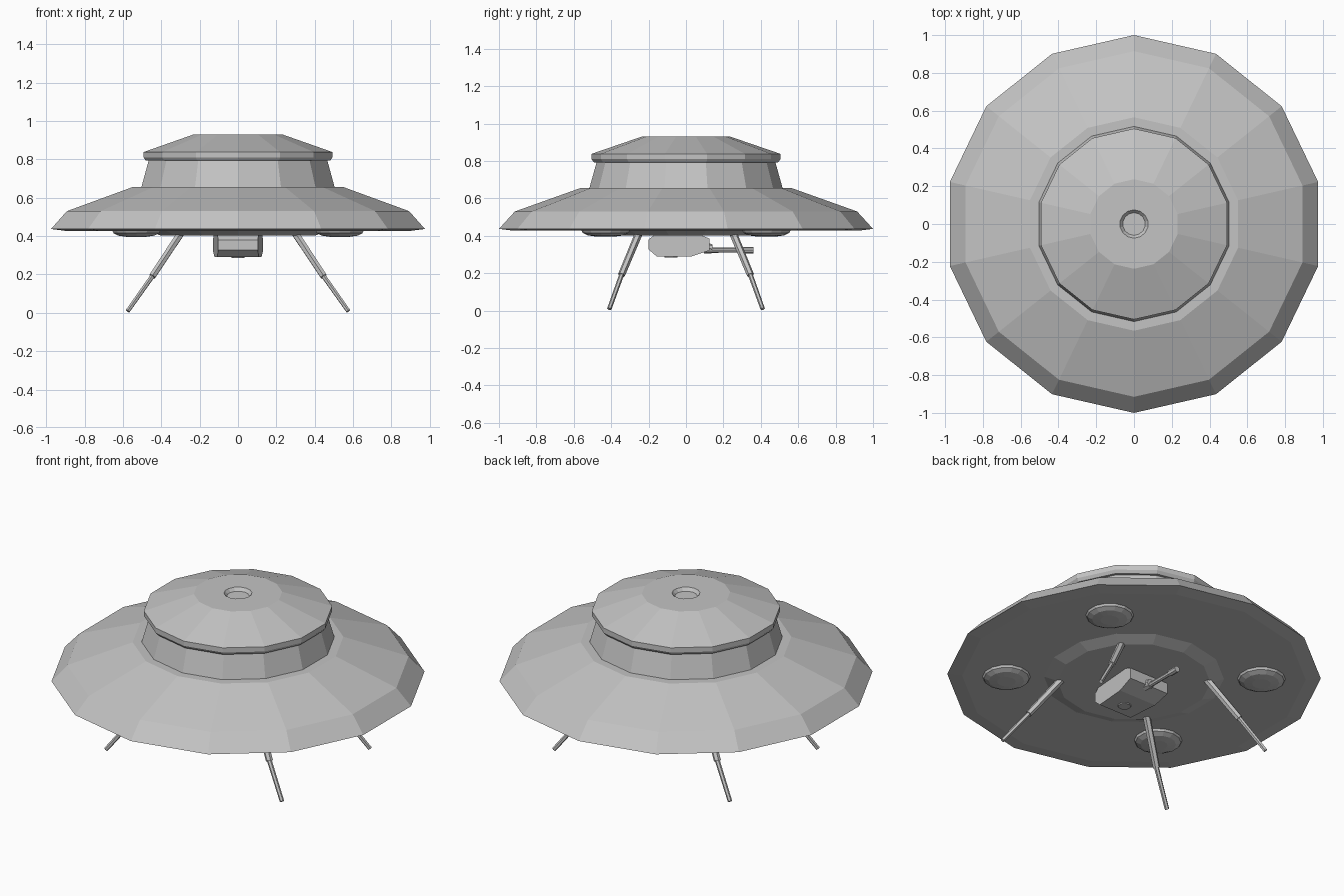
import bpy, bmesh, math
from mathutils import Vector

cube = bpy.data.objects.get("Cube")
if cube:
    bpy.data.objects.remove(cube, do_unlink=True)

GREY = (0.55, 0.55, 0.55, 1)
metal = bpy.data.materials.new("light grey metal")
metal.use_nodes = True
metal.diffuse_color = GREY
metal.node_tree.nodes["Principled BSDF"].inputs["Base Color"].default_value = GREY


def finish(bm, name):
    """Turn a bmesh into a flat shaded object."""
    bmesh.ops.recalc_face_normals(bm, faces=bm.faces)
    mesh = bpy.data.meshes.new(name)
    bm.to_mesh(mesh)
    bm.free()
    mesh.materials.append(metal)
    obj = bpy.data.objects.new(name, mesh)
    bpy.context.collection.objects.link(obj)
    return obj


def lathe(name, profile, sides=14, centre=(0, 0)):
    """Spin a (radius, height) profile, capping both ends."""
    bm = bmesh.new()
    rings = []
    for r, z in profile:
        angles = [math.pi / 2 + math.tau * i / sides for i in range(sides)]
        rings.append([bm.verts.new((centre[0] + r * math.cos(a),
                                    centre[1] + r * math.sin(a), z)) for a in angles])
    for low, high in zip(rings, rings[1:]):
        for i in range(sides):
            j = (i + 1) % sides
            bm.faces.new((low[i], low[j], high[j], high[i]))
    bm.faces.new(rings[0])
    bm.faces.new(rings[-1])
    return finish(bm, name)


def rod(name, start, end, r1, r2, sides=6):
    """Straight tapered bar between two points."""
    start, end = Vector(start), Vector(end)
    axis = end - start
    bm = bmesh.new()
    bmesh.ops.create_cone(bm, cap_ends=True, segments=sides, radius1=r1,
                          radius2=r2, depth=axis.length)
    obj = finish(bm, name)
    obj.location = (start + end) / 2
    obj.rotation_euler = axis.to_track_quat("Z", "Y").to_euler()
    return obj


# Saucer hull, neck and cap
lathe("saucer_hull", [(0.92, 0.427), (1, 0.437), (0.915, 0.53), (0.565, 0.655), (0.5, 0.655)])
lathe("neck", [(0.518, 0.65), (0.476, 0.8)])
lathe("cap", [(0.493, 0.793), (0.505, 0.81), (0.505, 0.838), (0.237, 0.93),
              (0.075, 0.93), (0.06, 0.912)])

# Raised plate on the underside
lathe("belly_plate", [(0.49, 0.43), (0.41, 0.402)])

# Landing legs and underside pods, one per quadrant
for sx, side in ((1, "left"), (-1, "right")):
    for sy, end in ((-1, "front"), (1, "back")):
        tag = f"{end}_{side}"
        top = (0.288 * sx, 0.245 * sy, 0.43)
        knee = (0.447 * sx, 0.345 * sy, 0.19)
        foot = (0.575 * sx, 0.41 * sy, 0.009)
        rod(f"{tag}_upper_leg", top, knee, 0.021, 0.019)
        rod(f"{tag}_lower_leg", knee, foot, 0.013, 0.012)
        lathe(f"{tag}_pod", [(0.13, 0.43), (0.122, 0.415), (0.095, 0.402), (0.05, 0.396)],
              centre=(0.53 * sx, 0.43 * sy))

# Turret body: side outline widened towards the gun
outline = [(-0.2, 0.327), (-0.157, 0.29), (0.03, 0.29), (0.125, 0.322),
           (0.125, 0.385), (0.07, 0.407), (-0.165, 0.407), (-0.2, 0.38)]
bm = bmesh.new()
walls = []
for s in (-1, 1):
    walls.append([bm.verts.new((s * (0.104 + 0.08 * (y + 0.2)), y, z)) for y, z in outline])
    bm.faces.new(walls[-1])
for i in range(len(outline)):
    j = (i + 1) % len(outline)
    bm.faces.new((walls[0][i], walls[0][j], walls[1][j], walls[1][i]))
finish(bm, "turret_body")

# Turret hatch, gun mount, barrel and muzzle
lathe("turret_hatch", [(0.038, 0.292), (0.034, 0.285)], 10, (0, -0.08))
rod("gun_mount", (0, 0.1, 0.335), (0, 0.14, 0.33), 0.03, 0.024, 8)
rod("gun_barrel", (0, 0.12, 0.323), (0, 0.31, 0.323), 0.014, 0.013, 8)
rod("gun_muzzle", (0, 0.3, 0.323), (0, 0.36, 0.323), 0.018, 0.018, 8)
